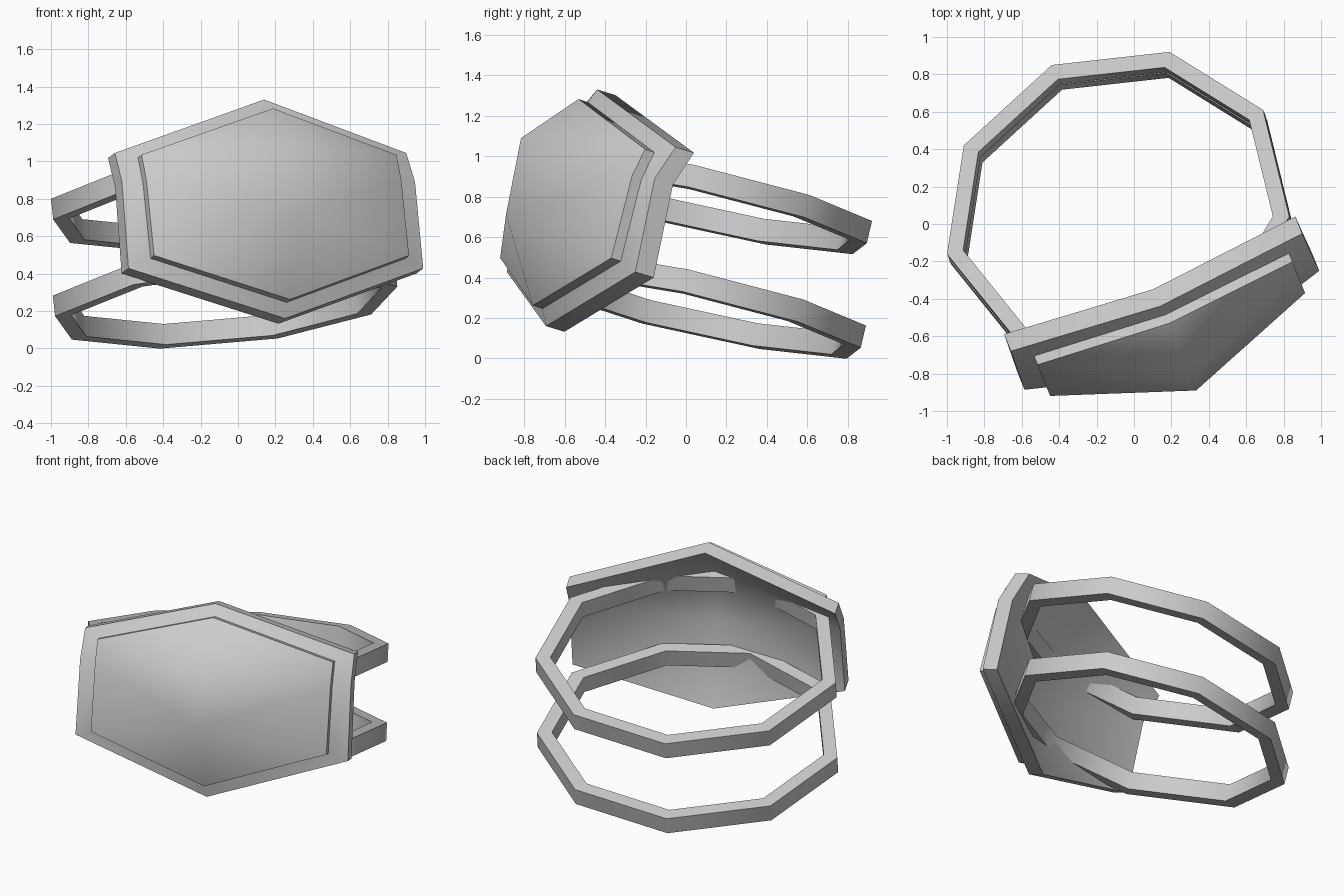
import bpy, bmesh
from math import radians
from mathutils import Vector

if "Cube" in bpy.data.objects:
    bpy.data.objects.remove(bpy.data.objects["Cube"])


def finish(bm, name, smooth_caps=()):
    # smooth shading with sharp edges kept at rims and steep angles
    bmesh.ops.recalc_face_normals(bm, faces=bm.faces[:])
    bm.normal_update()
    caps = set(smooth_caps)
    for f in bm.faces:
        f.smooth = True
    for e in bm.edges:
        inside = sum(f in caps for f in e.link_faces)
        e.smooth = inside == 2 or (inside == 0 and e.calc_face_angle(0) < radians(50))
    me = bpy.data.meshes.new(name)
    bm.to_mesh(me)
    bm.free()
    ob = bpy.data.objects.new(name, me)
    bpy.context.collection.objects.link(ob)
    return ob


def strip(bm, a, b):
    # quads joining two closed loops
    n = len(a)
    for i in range(n):
        j = (i + 1) % n
        bm.faces.new((a[i], a[j], b[j], b[i]))


# Plate coordinates: u across, f forward, z up; the plate is turned about z
def to_world(p):
    u, f, z = p[0] - 0.025, p[1], p[2]
    return Vector((0.927 * u + 0.374 * f, 0.374 * u - 0.927 * f, z))


def mirrored(half):
    return half + [(-u, f, z) for u, f, z in half[3:0:-1]]


def shift(pts, df, dz):
    return [(u, f + df, z + dz) for u, f, z in pts]


def domed_cap(bm, loop, m1, m2):
    # loop order: top, right top/kink/bottom, bottom, left bottom/kink/top
    t, rt, rk, rb, bo, lb, lk, lt = loop
    faces = []
    for a, k, b in ((rt, rk, rb), (lt, lk, lb)):
        for vs in ((t, a, m1), (m1, a, k), (m1, k, m2), (m2, k, b), (m2, b, bo)):
            faces.append(bm.faces.new(vs))
    return faces


# Hexagonal plate: back shell, rim and raised domed panel
rim = mirrored([(-.01, .46, 1.33), (.84, .384, 1.045), (.845, .498, .89),
                (.85, .603, .428), (0, .737, .16)])
panel = mirrored([(0, .563, 1.283), (.735, .505, 1.035), (.735, .575, .90),
                  (.735, .685, .497), (0, .807, .262)])
bm = bmesh.new()
loops = [[bm.verts.new(to_world(p)) for p in pts] for pts in
         (shift(rim, -.098, -.028), rim, shift(panel, -.05, -.016), panel)]
for a, b in zip(loops, loops[1:]):
    strip(bm, a, b)
caps = []
for loop, mids in ((loops[0], [(0, .665, 1.04), (0, .77, .67)]),
                   (loops[3], [(0, .87, 1.09), (0, .95, .713)])):
    caps += domed_cap(bm, loop, *[bm.verts.new(to_world(p)) for p in mids])
finish(bm, "hexagonal_plate", caps)

# Nine-sided tilted straps, their front corners buried in the plate
outline = [(-1.0, -.16), (-.91, .42), (-.44, .85), (.19, .92), (.69, .61),
           (.83, .04), (.515, -.475), (.02, -.75), (-.58, -.68)]
centre = Vector((-.09, .05))
depth = Vector((.012, -.026, -.11))


def strap(name, offset):
    bm = bmesh.new()

    def loop(scale, drop):
        vs = []
        for p in outline:
            q = centre + (Vector(p) - centre) * scale
            top = Vector((q.x, q.y, .874 + .112 * q.x - .234 * q.y))
            vs.append(bm.verts.new(top + depth * drop + Vector(offset)))
        return vs

    rings = [loop(1, 0), loop(1, 1), loop(.905, 1), loop(.905, 0)]
    for i in range(4):
        strip(bm, rings[i], rings[(i + 1) % 4])
    finish(bm, name)


strap("upper_strap", (0, 0, 0))
strap("lower_strap", (.01, -.03, -.517))
